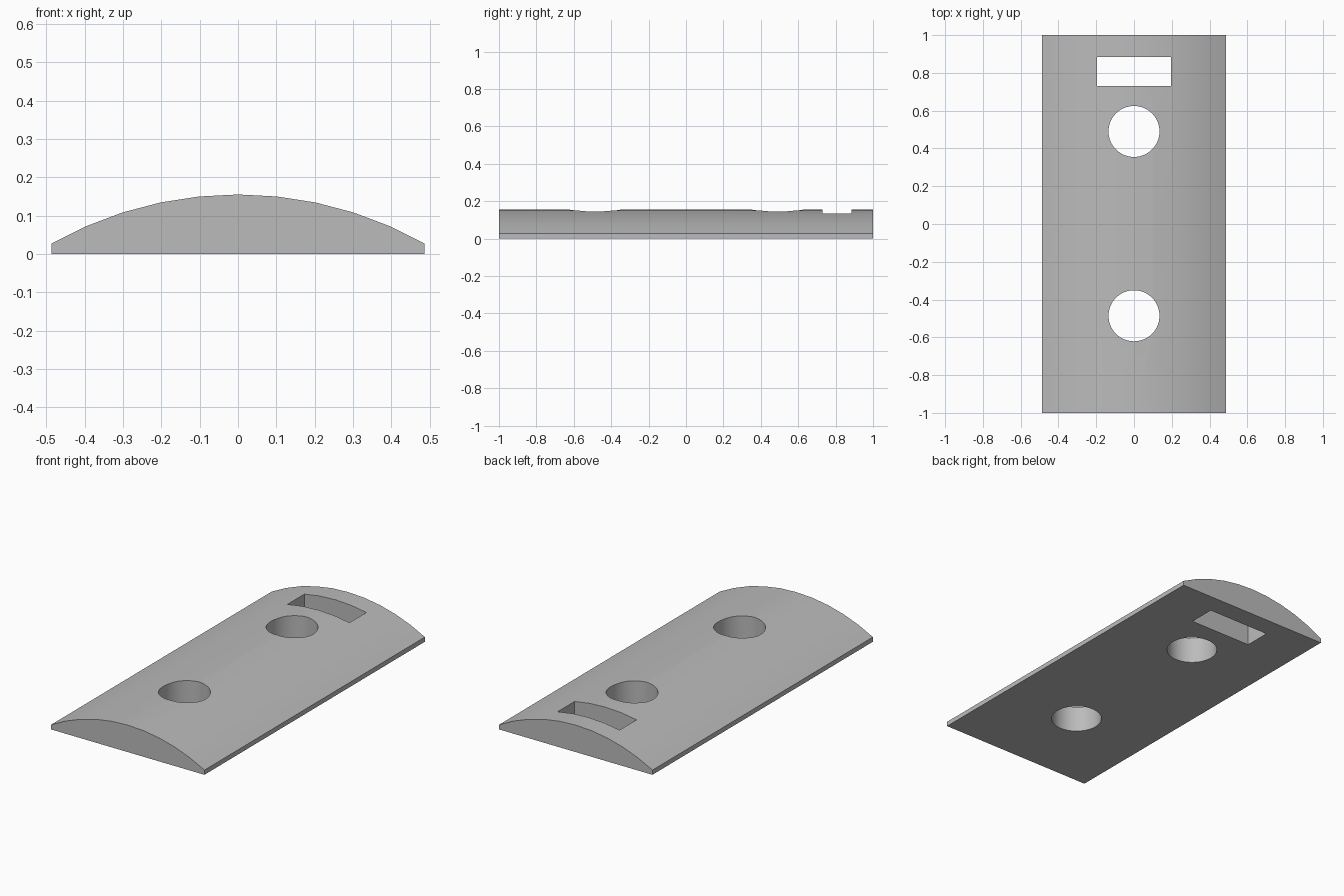
import bpy, bmesh, math
from mathutils import Matrix

cube = bpy.data.objects.get("Cube")
if cube:
    bpy.data.objects.remove(cube)

HALF_W, EDGE_H, TOP_H = 0.487, 0.027, 0.155
SEGMENTS = 10

grey = bpy.data.materials.new("plain grey")
grey.use_nodes = True
colour = (0.5, 0.5, 0.5, 1)
grey.diffuse_color = colour
grey.node_tree.nodes["Principled BSDF"].inputs["Base Color"].default_value = colour


def make_object(name, bm):
    bmesh.ops.recalc_face_normals(bm, faces=bm.faces)
    mesh = bpy.data.meshes.new(name)
    bm.to_mesh(mesh)
    bm.free()
    mesh.materials.append(grey)
    obj = bpy.data.objects.new(name, mesh)
    bpy.context.collection.objects.link(obj)
    return obj


# Domed plate: circular arc over a flat base, extruded front to back
rise = TOP_H - EDGE_H
radius = (HALF_W ** 2 + rise ** 2) / (2 * rise)
sweep = math.asin(HALF_W / radius)
profile = [(-HALF_W, 0), (HALF_W, 0)]
for i in range(SEGMENTS + 1):
    a = sweep * (1 - 2 * i / SEGMENTS)
    profile.append((radius * math.sin(a), TOP_H - radius * (1 - math.cos(a))))
bm = bmesh.new()
end = bm.faces.new([bm.verts.new((x, -1, z)) for x, z in profile])
out = bmesh.ops.extrude_face_region(bm, geom=[end], use_keep_orig=True)
verts = [v for v in out["geom"] if isinstance(v, bmesh.types.BMVert)]
bmesh.ops.translate(bm, verts=verts, vec=(0, 2, 0))
plate = make_object("domed_plate", bm)

# Cutters: two round holes and one rectangular slot
cutters = []
for name, y in (("front_hole_cutter", -0.486), ("back_hole_cutter", 0.49)):
    bm = bmesh.new()
    bmesh.ops.create_cone(bm, cap_ends=True, segments=64, radius1=0.135, radius2=0.135,
                          depth=1, matrix=Matrix.Translation((0, y, 0)))
    cutters.append(make_object(name, bm))
bm = bmesh.new()
bmesh.ops.create_cube(bm, size=1, matrix=Matrix.Translation((0, 0.807, 0))
                      @ Matrix.Diagonal((0.394, 0.154, 1, 1)))
cutters.append(make_object("slot_cutter", bm))

bpy.context.view_layer.objects.active = plate
for cutter in cutters:
    mod = plate.modifiers.new(cutter.name, 'BOOLEAN')
    mod.operation, mod.solver, mod.object = 'DIFFERENCE', 'EXACT', cutter
    bpy.ops.object.modifier_apply(modifier=mod.name)
for cutter in cutters:
    bpy.data.objects.remove(cutter)

# Smooth dome and hole walls, sharp rims
bpy.ops.object.select_all(action='DESELECT')
plate.select_set(True)
bpy.ops.object.shade_smooth_by_angle(angle=math.radians(20))
